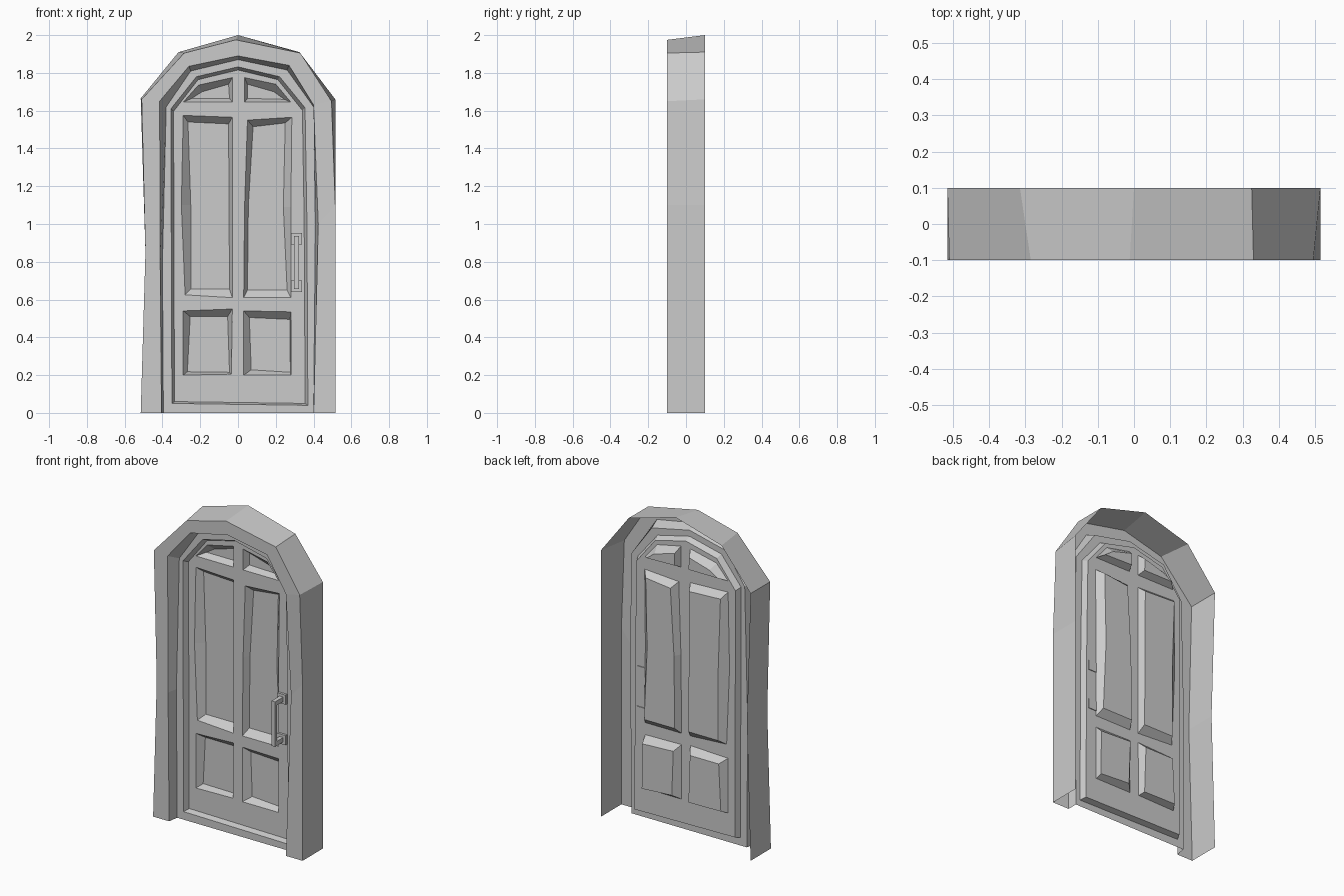
import bpy, bmesh
from mathutils import Vector

if "Cube" in bpy.data.objects:
    bpy.data.objects.remove(bpy.data.objects["Cube"], do_unlink=True)

# One flat colour for everything
grey = bpy.data.materials.new("plain grey")
grey.use_nodes = True
grey.diffuse_color = (0.6, 0.6, 0.6, 1)
grey.node_tree.nodes["Principled BSDF"].inputs["Base Color"].default_value = (0.6, 0.6, 0.6, 1)


def finish(name, bm):
    mesh = bpy.data.meshes.new(name)
    bm.to_mesh(mesh)
    bm.free()
    mesh.materials.append(grey)
    obj = bpy.data.objects.new(name, mesh)
    bpy.context.collection.objects.link(obj)
    return obj


def add_loop(bm, points, y):
    return [bm.verts.new((x, y, z)) for x, z in points]


def bridge(bm, a, b, closed):
    count = len(a)
    for i in range(count if closed else count - 1):
        j = (i + 1) % count
        bm.faces.new((a[i], a[j], b[j], b[i]))


# Arch outlines, from the left foot over the top to the right foot
outer_back = [(-.515, 0), (-.49, .85), (-.515, 1.665), (-.315, 1.91), (0, 2),
              (.325, 1.91), (.515, 1.66), (.515, 1.1), (.515, 0)]
outer_front = [(-.515, 0), (-.49, .85), (-.51, 1.66), (-.285, 1.905), (-.012, 1.975),
               (.33, 1.905), (.495, 1.65), (.515, 1.1), (.515, 0)]
jamb_front = [(-.405, 0), (-.412, .8), (-.415, 1.65), (-.26, 1.835), (0, 1.89),
              (.27, 1.84), (.4, 1.63), (.425, 1), (.4, 0)]
jamb_back = [(-.395, 0), (-.4, .8), (-.38, 1.62), (-.25, 1.81), (0, 1.87),
             (.26, 1.815), (.4, 1.62), (.41, 1), (.4, 0)]
rebate = [(-.35, .05), (-.353, .8), (-.355, 1.61), (-.22, 1.78), (0, 1.832),
          (.22, 1.78), (.355, 1.615), (.365, 1), (.37, .04)]
door_edge = [(x * .96, .06 + (z - .05) * .985) for x, z in rebate]

# Frame: hollow shell, open at the back
bm = bmesh.new()
loops = [add_loop(bm, outer_back, .1), add_loop(bm, outer_front, -.1),
         add_loop(bm, jamb_front, -.1), add_loop(bm, jamb_back, -.035)]
loops[2][7].co.y = -.085
for a, b in zip(loops, loops[1:]):
    bridge(bm, a, b, False)
finish("door_frame", bm)

# Inner ring with its sill, stepping back to the door face
bm = bmesh.new()
loops = [add_loop(bm, jamb_back, -.035), add_loop(bm, rebate, -.035),
         add_loop(bm, door_edge, 0)]
for a, b in zip(loops, loops[1:]):
    bridge(bm, a, b, True)
finish("inner_ring", bm)

# Door panels: outline on the door face, then the sunken field
panels = [
    ([(-.29, 1.575), (-.03, 1.565), (-.03, .61), (-.28, .625), (-.3, 1.1)],
     [(-.265, 1.54), (-.05, 1.53), (-.045, .655), (-.25, .655), (-.25, 1.1)]),
    ([(.05, 1.55), (.285, 1.565), (.28, 1.09), (.28, .61), (.03, .61), (.035, 1.1)],
     [(.08, 1.515), (.25, 1.535), (.24, 1.09), (.26, .65), (.05, .65), (.055, 1.1)]),
    ([(-.29, .54), (-.03, .55), (-.035, .205), (-.29, .2)],
     [(-.253, .51), (-.055, .51), (-.045, .215), (-.268, .218)]),
    ([(.03, .54), (.28, .535), (.28, .2), (.03, .2)],
     [(.06, .505), (.275, .495), (.277, .215), (.07, .228)]),
    ([(-.29, 1.645), (-.03, 1.645), (-.03, 1.775), (-.21, 1.735)],
     [(-.245, 1.665), (-.045, 1.665), (-.05, 1.74), (-.19, 1.7)]),
    ([(.035, 1.645), (.28, 1.645), (.2, 1.74), (.035, 1.775)],
     [(.05, 1.665), (.245, 1.66), (.19, 1.7), (.05, 1.74)]),
]

# Door leaf: one pressed sheet, flat face with sunken panels
bm = bmesh.new()
rims = [add_loop(bm, door_edge, 0)] + [add_loop(bm, rim, 0) for rim, field in panels]
edges = [bm.edges.new((r[i - 1], r[i])) for r in rims for i in range(len(r))]
bmesh.ops.triangle_fill(bm, edges=edges, use_beauty=True, normal=Vector((0, -1, 0)))
for rim, (_, field) in zip(rims[1:], panels):
    sunk = add_loop(bm, field, .04)
    bridge(bm, rim, sunk, True)
    bm.faces.new(sunk)
bmesh.ops.recalc_face_normals(bm, faces=bm.faces)
face = max(bm.faces, key=lambda f: f.calc_area())
if face.normal.y > 0:
    bmesh.ops.reverse_faces(bm, faces=bm.faces)
finish("door_leaf", bm)


def box(name, low, high):
    bm = bmesh.new()
    bmesh.ops.create_cube(bm, size=1)
    low, high = Vector(low), Vector(high)
    for v in bm.verts:
        v.co = (low + high) / 2 + v.co * (high - low)
    return finish(name, bm)


# Pull handle: two plates, two arms and a grip
for side, z in (("upper", .922), ("lower", .67)):
    box(side + "_handle_plate", (.28, -.015, z - .03), (.338, .005, z + .03))
    box(side + "_handle_arm", (.297, -.08, z - .014), (.322, -.01, z + .014))
box("handle_grip", (.297, -.095, .656), (.322, -.075, .936))
